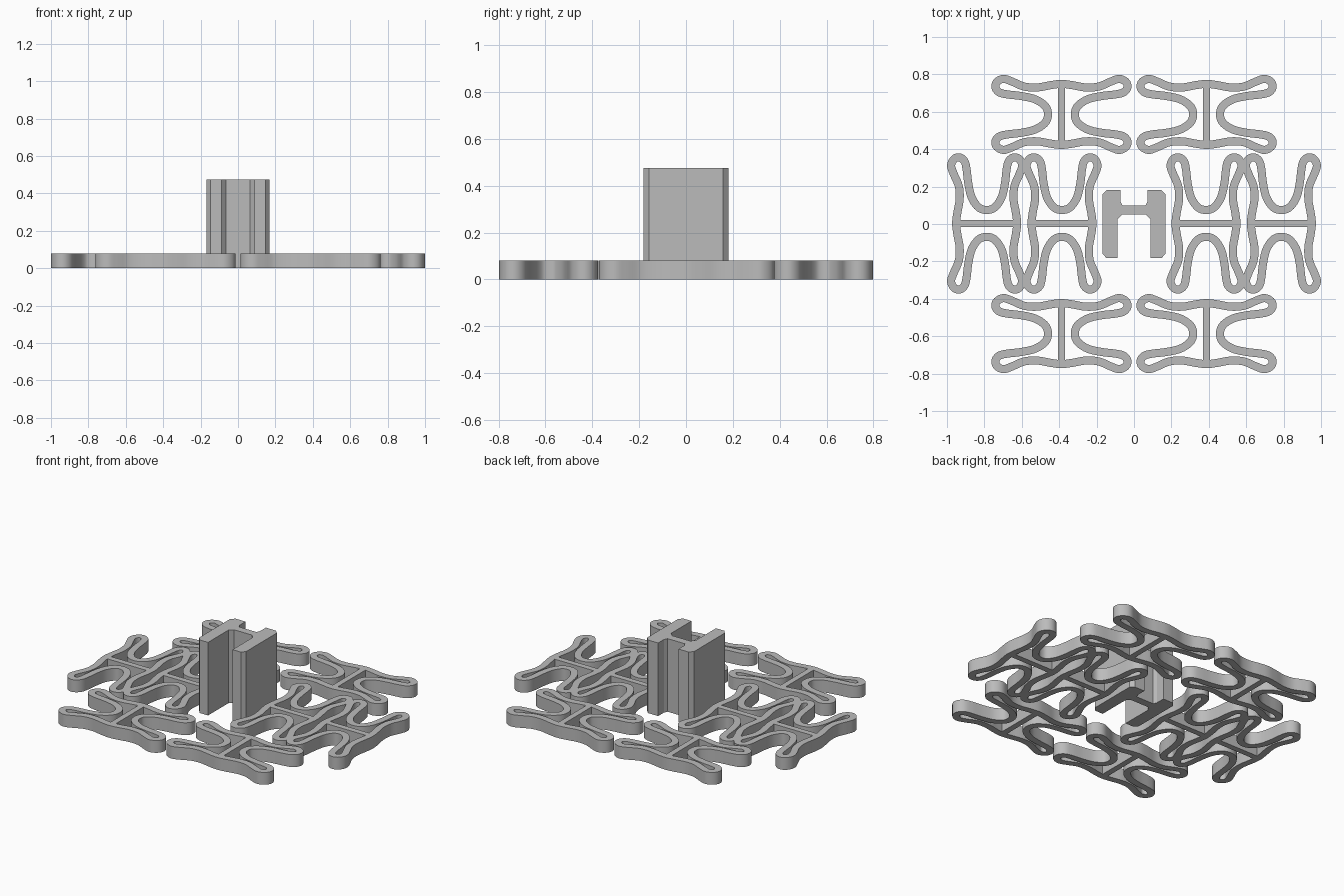
import bpy, bmesh, math
from mathutils import Vector

cube = bpy.data.objects.get("Cube")
if cube:
    bpy.data.objects.remove(cube, do_unlink=True)

grey = bpy.data.materials.new("plain grey")
grey.use_nodes = True
grey.diffuse_color = (0.5, 0.5, 0.5, 1)
grey.node_tree.nodes["Principled BSDF"].inputs["Base Color"].default_value = (0.5, 0.5, 0.5, 1)

PLATE_H, POST_H = 0.08, 0.475
BAND = 0.043


def add_object(name, mesh, loc=(0, 0, 0), turn=0):
    ob = bpy.data.objects.new(name, mesh)
    ob.location = loc
    ob.rotation_euler.z = turn
    bpy.context.collection.objects.link(ob)
    return ob


def finish_mesh(bm, name):
    bmesh.ops.recalc_face_normals(bm, faces=bm.faces)
    mesh = bpy.data.meshes.new(name)
    bm.to_mesh(mesh)
    bm.free()
    mesh.materials.append(grey)
    return mesh


def prism(bm, outline, height):
    """Extrude a flat outline upward from the ground."""
    face = bm.faces.new([bm.verts.new((x, y, 0)) for x, y in outline])
    new = bmesh.ops.extrude_face_region(bm, geom=[face])["geom"]
    bmesh.ops.translate(bm, vec=(0, 0, height),
                        verts=[g for g in new if isinstance(g, bmesh.types.BMVert)])


def smooth_loop(points, steps):
    """Closed Catmull-Rom curve through the points."""
    out, n = [], len(points)
    for i in range(n):
        a, b, c, d = (points[(i + k) % n] for k in (-1, 0, 1, 2))
        for s in range(steps):
            t = s / steps
            out.append(0.5 * (2 * b + (c - a) * t + (2 * a - 5 * b + 4 * c - d) * t ** 2
                              + (3 * b - a - 3 * c + d) * t ** 3))
    return out


# Bow-tie spring: a quarter centreline, mirrored into a closed loop
quarter = [Vector(p) for p in (
    (0, .163), (.06, .156), (.13, .144), (.2, .149), (.265, .176), (.31, .19),
    (.345, .173), (.353, .144), (.332, .118), (.289, .107), (.214, .098),
    (.139, .08), (.086, .043), (.072, 0))]
right = quarter + [Vector((p.x, -p.y)) for p in quarter[-2:0:-1]]
centre = smooth_loop(right + [-p for p in right], 5)

# Band walls swept along the centreline
bm = bmesh.new()
rings = []
for i, p in enumerate(centre):
    tangent = (centre[(i + 1) % len(centre)] - centre[i - 1]).normalized()
    side = Vector((-tangent.y, tangent.x)) * BAND / 2
    rings.append([bm.verts.new((*q, z)) for q, z in (
        (p + side, 0), (p + side, PLATE_H), (p - side, PLATE_H), (p - side, 0))])
for i, ring in enumerate(rings):
    last = rings[i - 1]
    for k in range(4):
        j = (k + 1) % 4
        bm.faces.new((last[k], last[j], ring[j], ring[k]))

# Straight bar across the waist
w, l = 0.019, 0.146
prism(bm, [(-w, -l), (w, -l), (w, l), (-w, l)], PLATE_H)
spring = finish_mesh(bm, "spring")

# Four lengthwise springs at front and back, four crosswise ones at the sides
springs = []
for sx, side in ((-1, "right"), (1, "left")):
    for sy, end in ((-1, "front"), (1, "back")):
        springs.append(add_object(f"{end}_{side}_spring", spring, (sx * 0.388, sy * 0.586, 0)))
    for x, place in ((0.385, "inner"), (0.788, "outer")):
        springs.append(add_object(f"{place}_{side}_spring", spring,
                                  (sx * x, 0.003, 0), math.pi / 2))

# Shared mesh, so shading one spring shades all
bpy.ops.object.select_all(action='DESELECT')
springs[0].select_set(True)
bpy.context.view_layer.objects.active = springs[0]
bpy.ops.object.shade_smooth_by_angle(angle=math.radians(35))

# Central H-shaped post with chamfered corners
half = [(.062, .1), (.073, .122), (.073, .182), (.146, .182), (.169, .158),
        (.169, -.158), (.148, -.182), (.088, -.182), (.088, .026), (.064, .05)]
bm = bmesh.new()
prism(bm, half + [(-x, y) for x, y in reversed(half)], POST_H)
add_object("centre_post", finish_mesh(bm, "centre_post"))
